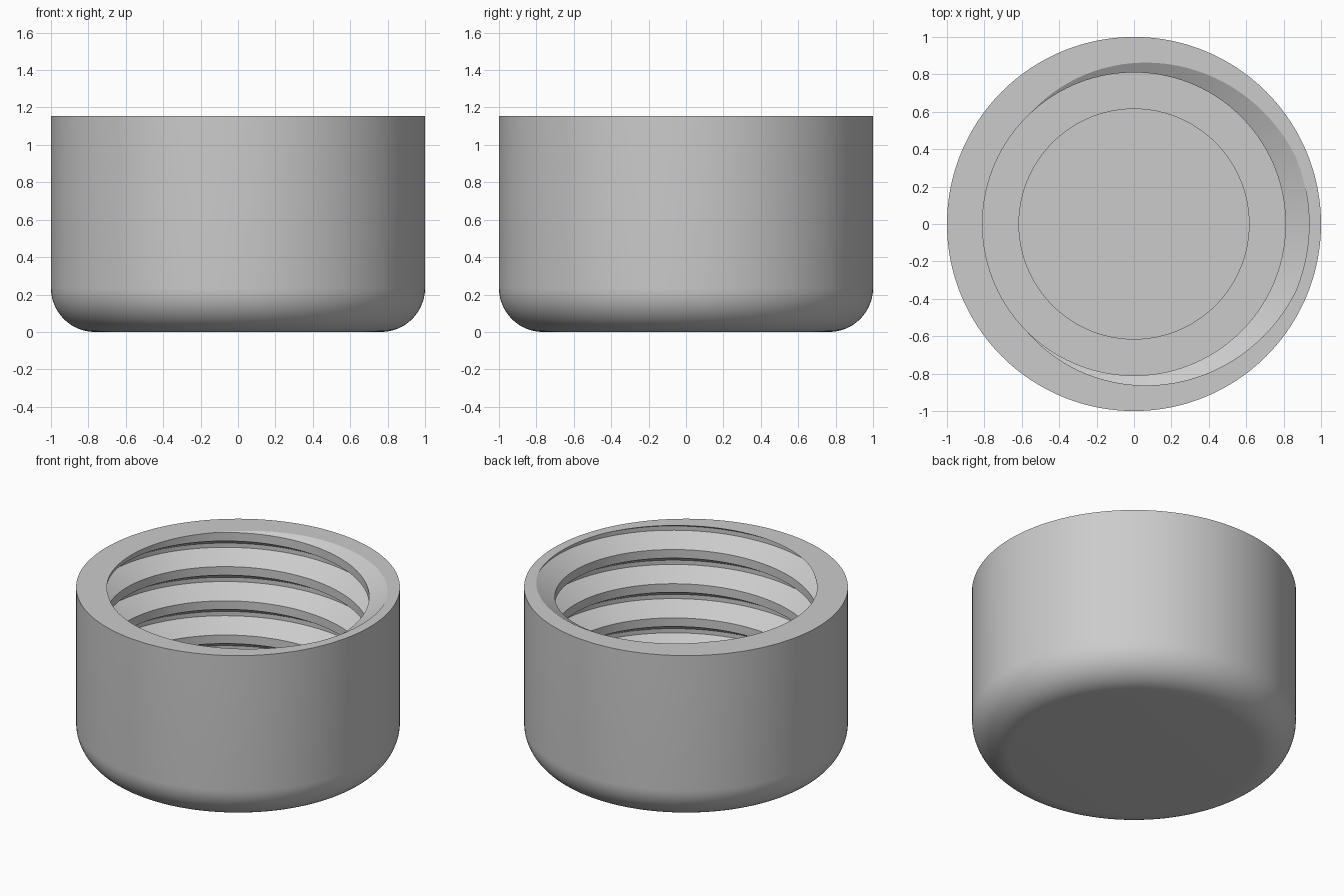
import bpy, bmesh, math

if "Cube" in bpy.data.objects:
    bpy.data.objects.remove(bpy.data.objects["Cube"], do_unlink=True)

N = 192                       # segments round the cap
HEIGHT, LEDGE, FLOOR = 1.155, 0.25, 0.20
FILLET, RECESS = 0.235, 0.615
PITCH, MINOR, MAJOR = 0.233, 0.81, 0.936
bm = bmesh.new()


def polar(r, a, z):
    return bm.verts.new((r * math.cos(a), r * math.sin(a), z))


def ring(r, z):
    return [polar(r, 2 * math.pi * i / N, z) for i in range(N)]


def bridge(a, b):
    for i in range(N):
        j = (i + 1) % N
        bm.faces.new((a[i], a[j], b[j], b[i]))


def fill_at(z):
    """Close the flat ring between the two open loops at height z."""
    edges = [e for e in bm.edges if e.is_boundary
             and all(abs(v.co.z - z) < 1e-4 for v in e.verts)]
    bmesh.ops.triangle_fill(bm, use_beauty=True, edges=edges, normal=(0, 0, 1))


# Internal right-handed thread: a trapezoid section swept up a helix
section = [(-0.375, MINOR), (-0.0625, MAJOR), (0.0625, MAJOR), (0.375, MINOR)]
columns = []
for i in range(N):
    turn = i / N
    columns.append([polar(r, 2 * math.pi * turn, HEIGHT + PITCH * (n + turn + u))
                    for n in range(-6, 3) for u, r in section])
for i in range(N):
    a, b = columns[i], columns[(i + 1) % N]
    shift = len(section) if i == N - 1 else 0
    for k in range(len(a) - 1 - shift):
        bm.faces.new((a[k], b[k + shift], b[k + 1 + shift], a[k + 1]))

# Trim the thread flush with the rim and the inner ledge
for z, up in ((HEIGHT, 1), (LEDGE, -1)):
    bmesh.ops.bisect_plane(bm, geom=bm.verts[:] + bm.edges[:] + bm.faces[:], dist=1e-5,
                           plane_co=(0, 0, z), plane_no=(0, 0, up), clear_outer=True)
bmesh.ops.remove_doubles(bm, verts=bm.verts[:], dist=1e-5)

# Outer wall with a rounded lower edge
steps = 16
wall = []
for s in range(steps + 1):
    t = math.pi / 2 * s / steps
    wall.append(ring(1 - FILLET + FILLET * math.sin(t), FILLET * (1 - math.cos(t))))
wall.append(ring(1, HEIGHT))
bm.faces.new(wall[0])
for low, high in zip(wall, wall[1:]):
    bridge(low, high)

# Shallow round recess in the inner floor
floor, lip = ring(RECESS, FLOOR), ring(RECESS, LEDGE)
bm.faces.new(floor)
bridge(floor, lip)

fill_at(HEIGHT)
fill_at(LEDGE)
bmesh.ops.recalc_face_normals(bm, faces=bm.faces[:])

mesh = bpy.data.meshes.new("threaded_cap")
bm.to_mesh(mesh)
bm.free()
cap = bpy.data.objects.new("threaded_cap", mesh)
bpy.context.collection.objects.link(cap)

# Plain grey finish
grey = bpy.data.materials.new("light_grey")
grey.use_nodes = True
colour = (0.6, 0.6, 0.6, 1)
grey.diffuse_color = colour
grey.node_tree.nodes["Principled BSDF"].inputs["Base Color"].default_value = colour
mesh.materials.append(grey)

bpy.context.view_layer.objects.active = cap
cap.select_set(True)
bpy.ops.object.shade_smooth_by_angle(angle=math.radians(25))
